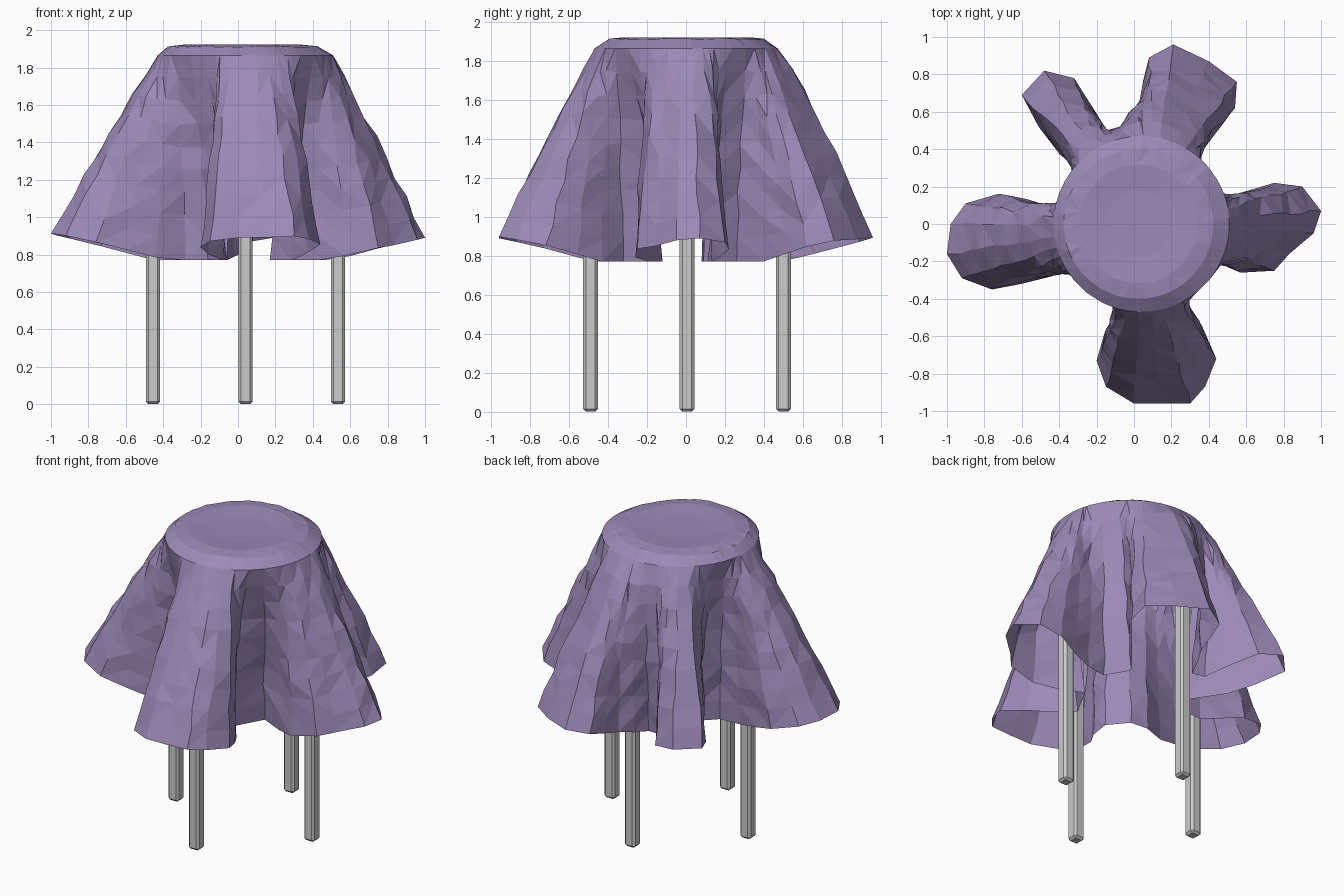
import bpy, bmesh, math, random
from mathutils import Vector

if "Cube" in bpy.data.objects:
    bpy.data.objects.remove(bpy.data.objects["Cube"])
random.seed(4)

CX = 0.04            # table centre in x
LEVELS = 9           # rows down the skirt
RIM_R, RIM_Z = 0.47, 1.865

# hem outline seen from above, counter-clockwise, lobe by lobe (with inner valleys)
HEM = [
    (-.08, -.47), (-.16, -.59), (-.20, -.73), (-.15, -.87), (0, -.96), (.15, -.96), (.30, -.96),
    (.38, -.87), (.44, -.72), (.37, -.56), (.29, -.43), (.17, -.32), (.28, -.12),
    (.43, -.19), (.57, -.26), (.75, -.25), (.83, -.16), (.96, -.05), (1.0, .07), (.90, .20),
    (.75, .22), (.60, .17), (.46, .13), (.33, .11), (.24, .26),
    (.35, .40), (.45, .51), (.54, .62), (.55, .76), (.40, .87), (.21, .96), (.08, .89),
    (.05, .77), (.03, .66), (-.02, .57), (-.06, .47), (-.15, .48),
    (-.21, .60), (-.27, .70), (-.32, .78), (-.48, .82), (-.60, .69), (-.51, .52), (-.41, .39),
    (-.28, .27), (-.22, .18), (-.31, .09),
    (-.45, .08), (-.60, .13), (-.73, .16), (-.90, .11), (-.98, 0), (-1.0, -.16), (-.92, -.29),
    (-.76, -.35), (-.60, -.32), (-.44, -.28), (-.28, -.21), (-.16, -.22), (-.06, -.34)]


def material(name, col):
    m = bpy.data.materials.new(name)
    m.diffuse_color = col
    m.use_nodes = True
    m.node_tree.nodes["Principled BSDF"].inputs["Base Color"].default_value = m.diffuse_color
    return m


def smooth_angles(a, passes):
    # relax angles round the loop so the rim does not fold over itself
    n = len(a)
    for _ in range(passes):
        a = [(a[i - 1] - (2 * math.pi if i == 0 else 0) + 2 * a[i]
              + a[(i + 1) % n] + (2 * math.pi if i == n - 1 else 0)) / 4 for i in range(n)]
    return a


# unwrapped direction of each hem point from the table centre
ang = []
for x, y in HEM:
    a = math.atan2(y, x - CX)
    while ang and a < ang[-1] - math.pi:
        a += 2 * math.pi
    ang.append(a)
rim_ang = smooth_angles(ang, 3)
top_ang = smooth_angles(ang, 10)

# how far each point is out on a lobe (0 valley .. 1 tip)
lobe = [min(1, max(0, (math.hypot(x - CX, y) - .4) / .5)) for x, y in HEM]


def leg_bulge(a, t):
    # cloth is pushed out a little over the back leg
    return .07 * math.sin(math.pi * t ** .6) * math.exp(-((a % (2 * math.pi) - 1.68) / .3) ** 2)


# cloth: flat top, rounded rim and fluted skirt
bm = bmesh.new()
rings = []
for r, z, step in ((.18, 1.912, 3), (.32, 1.922, 3), (.40, 1.912, 1)):
    rings.append([bm.verts.new((CX * .6 + r * math.cos(a), r * math.sin(a),
                                z + (random.uniform(-.004, .004) if step == 1 else 0)))
                  for a in top_ang[::step]])
for k in range(LEVELS + 1):
    t = k / LEVELS
    ring = []
    for (x, y), a, w in zip(HEM, rim_ang, lobe):
        rim = Vector((CX + RIM_R * math.cos(a), RIM_R * math.sin(a)))
        hem = Vector((x, y))
        out = math.hypot(x - CX, y)
        p = rim.lerp(hem, t + (.12 - .10 * w) * math.sin(math.pi * t))
        p += leg_bulge(a, t) * Vector((math.cos(a), math.sin(a)))
        hem_z = .77 + max(0, out - .5) * .26
        j = .010 if 0 < k < LEVELS else 0
        ring.append(bm.verts.new((p.x + random.uniform(-j, j), p.y + random.uniform(-j, j),
                                  RIM_Z + (hem_z - RIM_Z) * t + random.uniform(-j, j))))
    rings.append(ring)
centre = bm.verts.new((CX * .6, 0, 1.91))
n0 = len(rings[0])
for i in range(n0):
    bm.faces.new((centre, rings[0][i], rings[0][(i + 1) % n0]))
for lo, hi in zip(rings, rings[1:]):
    n, m = len(lo), len(hi)
    s = m // n
    for i in range(n):
        outer = [hi[(i * s + q) % m] for q in range(s + 1)]
        bm.faces.new([lo[i]] + outer + [lo[(i + 1) % n]])
bmesh.ops.triangulate(bm, faces=bm.faces[:])
bmesh.ops.recalc_face_normals(bm, faces=bm.faces[:])
me = bpy.data.meshes.new("tablecloth")
bm.to_mesh(me)
bm.free()
cloth = bpy.data.objects.new("tablecloth", me)
bpy.context.collection.objects.link(cloth)
me.materials.append(material("purple_cloth", (.33, .25, .47, 1)))

# hidden table top under the cloth
bpy.ops.mesh.primitive_cylinder_add(vertices=32, radius=.41, depth=.03, location=(CX, 0, 1.87))
bpy.context.object.name = "table_top"

# four slim legs with chamfered edges
for i, name in enumerate(("right", "back", "left", "front")):
    a = i * math.pi / 2
    h = 1.6
    bpy.ops.mesh.primitive_cube_add(size=1, location=(CX + .495 * math.cos(a), .005 + .495 * math.sin(a), h / 2))
    leg = bpy.context.object
    leg.name = name + "_leg"
    leg.scale = (.076, .076, h)
    bpy.ops.object.transform_apply(location=False, rotation=False, scale=True)
    bev = leg.modifiers.new("chamfer", 'BEVEL')
    bev.width = .014
    bev.segments = 1
